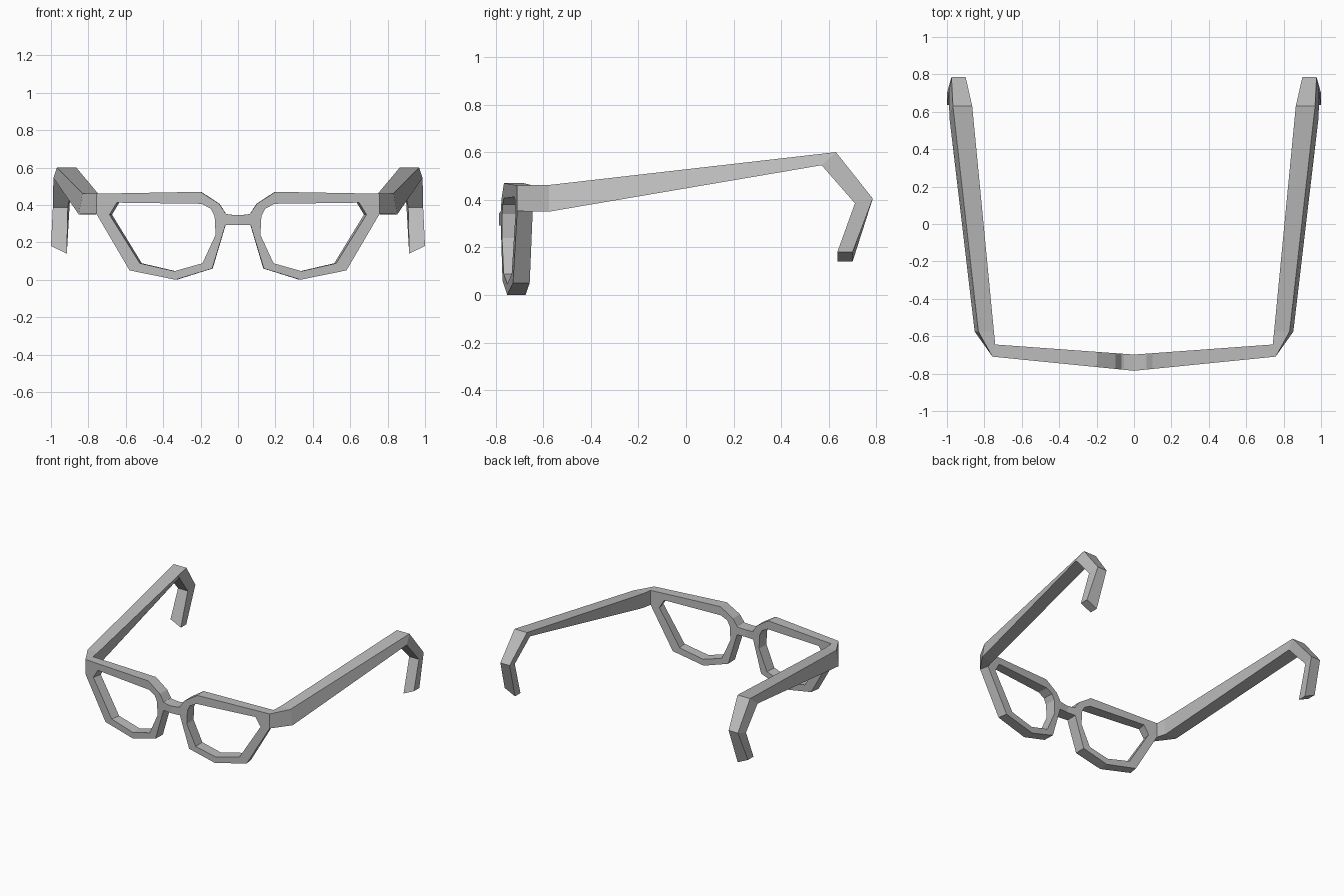
import bpy
import bmesh

cube = bpy.data.objects.get("Cube")
if cube:
    bpy.data.objects.remove(cube, do_unlink=True)

grey = bpy.data.materials.new("frame grey")
grey.use_nodes = True
colour = (0.5, 0.5, 0.5, 1)
grey.diffuse_color = colour
grey.node_tree.nodes["Principled BSDF"].inputs["Base Color"].default_value = colour


def loft(name, sections, closed=False, cap_end=False):
    """Skin a row of four-cornered sections and mirror it across x."""
    bm = bmesh.new()
    rings = [[bm.verts.new(p) for p in s] for s in sections]
    pairs = list(zip(rings, rings[1:]))
    if closed:
        pairs.append((rings[-1], rings[0]))
    for a, b in pairs:
        for i in range(4):
            j = (i + 1) % 4
            bm.faces.new((a[i], a[j], b[j], b[i]))
    if cap_end:
        bm.faces.new(rings[-1])
    bmesh.ops.recalc_face_normals(bm, faces=bm.faces)
    mesh = bpy.data.meshes.new(name)
    bm.to_mesh(mesh)
    bm.free()
    mesh.materials.append(grey)
    obj = bpy.data.objects.new(name, mesh)
    bpy.context.collection.objects.link(obj)
    mirror = obj.modifiers.new("Mirror", "MIRROR")
    mirror.use_clip = True
    return obj


# The front sweeps back towards the hinges
def front(x, z):
    return (x, -0.785 + 0.1 * x, z)


def back(x, z):
    return (x * 0.98, -0.698 + 0.071 * x, z)


# Lens rims: outer and inner outline
outer = [(0.20, 0.47), (0.10, 0.405), (0.067, 0.355), (0.067, 0.294), (0.138, 0.06),
         (0.334, 0.0), (0.58, 0.05), (0.757, 0.352), (0.757, 0.46)]
inner = [(0.195, 0.406), (0.145, 0.38), (0.125, 0.34), (0.12, 0.24), (0.19, 0.088),
         (0.34, 0.046), (0.525, 0.088), (0.687, 0.348), (0.648, 0.412)]
loft("lens_rims", [(front(*o), back(*o), back(*i), front(*i))
                   for o, i in zip(outer, inner)], closed=True)

# Nose bridge
loft("nose_bridge", [(front(x, hi), back(x, hi), back(x, lo), front(x, lo))
                     for x, hi, lo in ((0.07, 0.355, 0.292), (0.055, 0.349, 0.292),
                                       (0, 0.345, 0.292))])

# Temple arms: inner top, outer top, outer bottom, inner bottom
loft("temple_arms", [
    (back(0.757, 0.46), front(0.757, 0.46), front(0.757, 0.352), back(0.757, 0.352)),
    ((0.749, -0.575, 0.462), (0.832, -0.575, 0.462), (0.852, -0.575, 0.35), (0.76, -0.575, 0.35)),
    ((0.865, 0.63, 0.6), (0.968, 0.63, 0.6), (0.987, 0.57, 0.545), (0.882, 0.57, 0.545)),
    ((0.90, 0.785, 0.405), (0.976, 0.785, 0.405), (0.99, 0.71, 0.385), (0.91, 0.71, 0.385)),
    ((0.915, 0.70, 0.14), (1.0, 0.70, 0.18), (1.0, 0.636, 0.18), (0.915, 0.636, 0.14)),
], cap_end=True)
